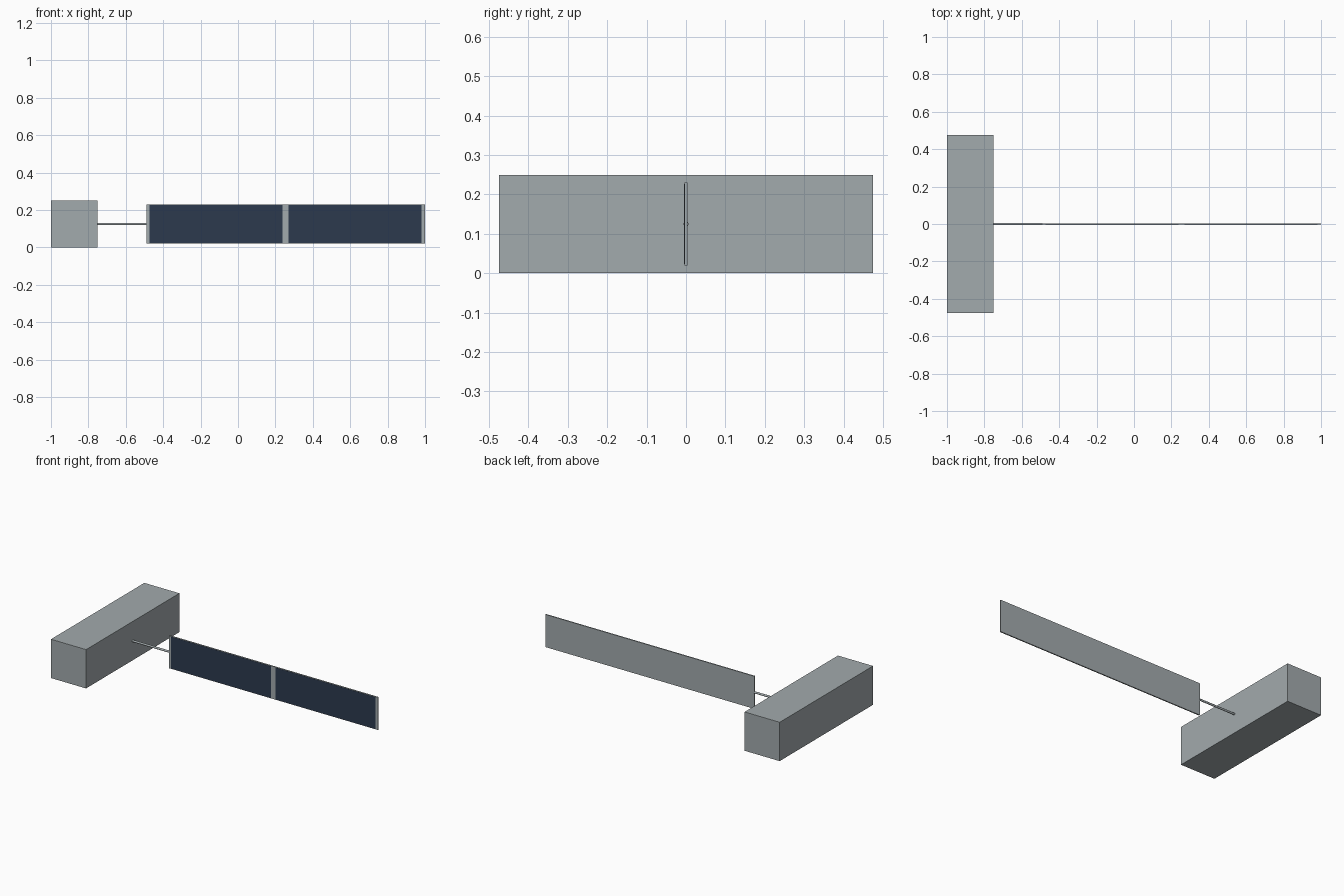
import bpy
import math

cube = bpy.data.objects.get("Cube")
if cube:
    bpy.data.objects.remove(cube, do_unlink=True)


def make_material(name, rgb):
    mat = bpy.data.materials.new(name)
    mat.use_nodes = True
    mat.diffuse_color = (*rgb, 1)
    mat.node_tree.nodes["Principled BSDF"].inputs["Base Color"].default_value = (*rgb, 1)
    return mat


GREY = make_material("light grey metal", (0.365, 0.405, 0.418))
NAVY = make_material("navy solar cell", (0.025, 0.042, 0.076))

MID_Z = 0.125


def box(name, x, y, z, mat):
    """Box spanning the given (low, high) range on each axis."""
    bpy.ops.mesh.primitive_cube_add(size=1, location=[sum(r) / 2 for r in (x, y, z)])
    obj = bpy.context.object
    obj.name = name
    obj.scale = [r[1] - r[0] for r in (x, y, z)]
    bpy.ops.object.transform_apply(location=False, rotation=False, scale=True)
    obj.data.materials.append(mat)
    return obj


# Main body
box("body", (-1, -0.75), (-0.475, 0.475), (0, 0.25), GREY)

# Boom joining the body to the panel
boom_start, boom_end = -0.75, -0.488
bpy.ops.mesh.primitive_cylinder_add(
    vertices=16, radius=0.0065, depth=boom_end - boom_start,
    location=((boom_start + boom_end) / 2, 0, MID_Z), rotation=(0, math.pi / 2, 0))
boom = bpy.context.object
boom.name = "boom"
boom.data.materials.append(GREY)
bpy.ops.object.shade_smooth_by_angle()

# Thin panel backing
box("panel_frame", (-0.49, 1), (-0.0035, 0.004), (0.02, 0.23), GREY)

# Two solar cell plates on the front of the panel
for side, span in (("inner", (-0.474, 0.238)), ("outer", (0.27, 0.982))):
    box(side + "_solar_cells", span, (-0.0045, -0.003), (0.023, 0.227), NAVY)
